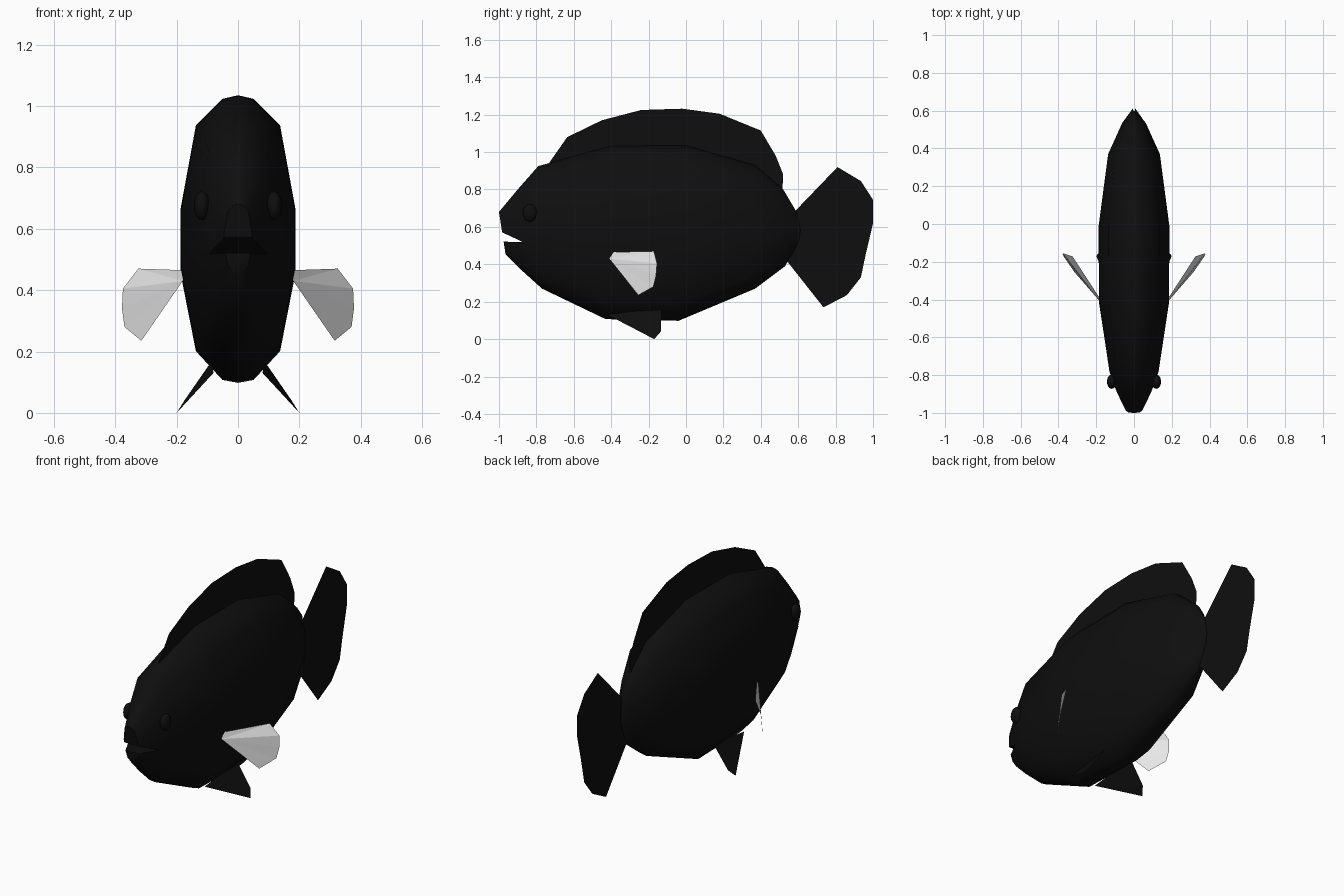
import bpy, bmesh, math

cube = bpy.data.objects.get("Cube")
if cube:
    bpy.data.objects.remove(cube, do_unlink=True)


def material(name, rgb):
    m = bpy.data.materials.new(name)
    m.use_nodes = True
    m.diffuse_color = (*rgb, 1)
    m.node_tree.nodes["Principled BSDF"].inputs["Base Color"].default_value = (*rgb, 1)
    return m


BLACK = material("black", (0.0045, 0.0045, 0.0045))
WHITE = material("white", (0.8, 0.8, 0.8))


def make(name, verts, faces, mat):
    mesh = bpy.data.meshes.new(name)
    mesh.from_pydata(verts, [], faces)
    bm = bmesh.new()
    bm.from_mesh(mesh)
    bmesh.ops.recalc_face_normals(bm, faces=bm.faces)
    bm.to_mesh(mesh)
    bm.free()
    mesh.materials.append(mat)
    ob = bpy.data.objects.new(name, mesh)
    bpy.context.collection.objects.link(ob)
    return ob


def smooth(ob, angle):
    bpy.ops.object.select_all(action='DESELECT')
    ob.select_set(True)
    bpy.context.view_layer.objects.active = ob
    bpy.ops.object.shade_smooth_by_angle(angle=math.radians(angle))


# Body: loft of one rounded section along y
half = [(0, 1), (0.27, 0.975), (0.73, 0.79), (1, 0.2), (1, -0.23),
        (0.73, -0.78), (0.27, -0.98), (0, -1)]
section = half + [(-x, v) for x, v in half[-2:0:-1]]
# top y, top z, bottom y, bottom z, half width, forward/backward bulge
stations = [
    (-1.0, 0.68, -0.965, 0.455, 0.045, 0.0),
    (-0.90, 0.80, -0.87, 0.36, 0.092, 0.0),
    (-0.79, 0.925, -0.77, 0.27, 0.13, 0.0),
    (-0.40, 1.033, -0.43, 0.107, 0.185, 0.0),
    (0.0, 1.035, -0.04, 0.098, 0.188, 0.0),
    (0.37, 0.93, 0.37, 0.27, 0.137, 0.0),
    (0.52, 0.80, 0.53, 0.39, 0.062, 0.01),
    (0.585, 0.69, 0.545, 0.42, 0.006, 0.045),
]
verts, faces, n = [], [], len(section)
for yt, zt, yb, zb, w, bulge in stations:
    for u, v in section:
        t = (v + 1) / 2
        verts.append((u * w, yb + (yt - yb) * t + bulge * (1 - v * v),
                      zb + (zt - zb) * t))
for s in range(len(stations) - 1):
    for i in range(n):
        j = (i + 1) % n
        faces.append((s * n + i, s * n + j, (s + 1) * n + j, (s + 1) * n + i))
faces += [tuple(range(n)), tuple(range(len(verts) - n, len(verts)))]
body = make("body", verts, faces, BLACK)

# Mouth: wedge cut across the snout
wedge = [(-0.87, 0.518), (-1.06, 0.607), (-1.06, 0.524)]
cutter = make("mouth_cutter", [(x, y, z) for x in (-0.3, 0.3) for y, z in wedge],
              [(0, 1, 2), (3, 4, 5), (0, 1, 4, 3), (1, 2, 5, 4), (2, 0, 3, 5)], BLACK)
cutter.hide_render = True
cut = body.modifiers.new("mouth", 'BOOLEAN')
cut.operation, cut.object, cut.solver = 'DIFFERENCE', cutter, 'EXACT'
bpy.context.view_layer.objects.active = body
body.select_set(True)
bpy.ops.object.modifier_apply(modifier=cut.name)
bpy.data.objects.remove(cutter, do_unlink=True)
smooth(body, 40)

# Flat fins on the centre plane (y, z outlines)
dorsal = [(-0.74, 0.925), (-0.73, 0.945), (-0.635, 1.08), (-0.45, 1.17), (-0.24, 1.225),
          (-0.02, 1.232), (0.18, 1.205), (0.4, 1.115), (0.48, 0.98), (0.52, 0.88),
          (0.515, 0.79), (0.36, 0.9), (0.0, 1.0), (-0.4, 1.0)]
tail = [(0.56, 0.66), (0.81, 0.92), (0.935, 0.845), (1.0, 0.745), (1.0, 0.62),
        (0.96, 0.45), (0.935, 0.33), (0.86, 0.235), (0.735, 0.17), (0.53, 0.43)]
for name, outline in (("dorsal_fin", dorsal), ("tail_fin", tail)):
    make(name, [(0, y, z) for y, z in outline], [tuple(range(len(outline)))], BLACK)

# Paired fins and eyes
pectoral = [(0.18, -0.41, 0.43), (0.18, -0.395, 0.465), (0.325, -0.172, 0.47),
            (0.375, -0.155, 0.405), (0.378, -0.16, 0.34), (0.37, -0.175, 0.28),
            (0.315, -0.255, 0.235)]
pelvic = [(0.08, -0.42, 0.13), (0.2, -0.17, 0.0), (0.175, -0.135, 0.04), (0.085, -0.13, 0.17)]
for side, sx in (("left", 1), ("right", -1)):
    make(side + "_pectoral_fin", [(sx * x, y, z) for x, y, z in pectoral],
         [(0, i, i + 1) for i in range(1, len(pectoral) - 1)], WHITE)
    make(side + "_pelvic_fin", [(sx * x, y, z) for x, y, z in pelvic],
         [(0, 1, 2), (0, 2, 3)], BLACK)
    bpy.ops.mesh.primitive_uv_sphere_add(segments=12, ring_count=8, radius=1,
                                         location=(sx * 0.118, -0.835, 0.675))
    eye = bpy.context.object
    eye.name = side + "_eye"
    eye.scale = (0.026, 0.038, 0.047)
    eye.data.materials.append(BLACK)
    smooth(eye, 60)
